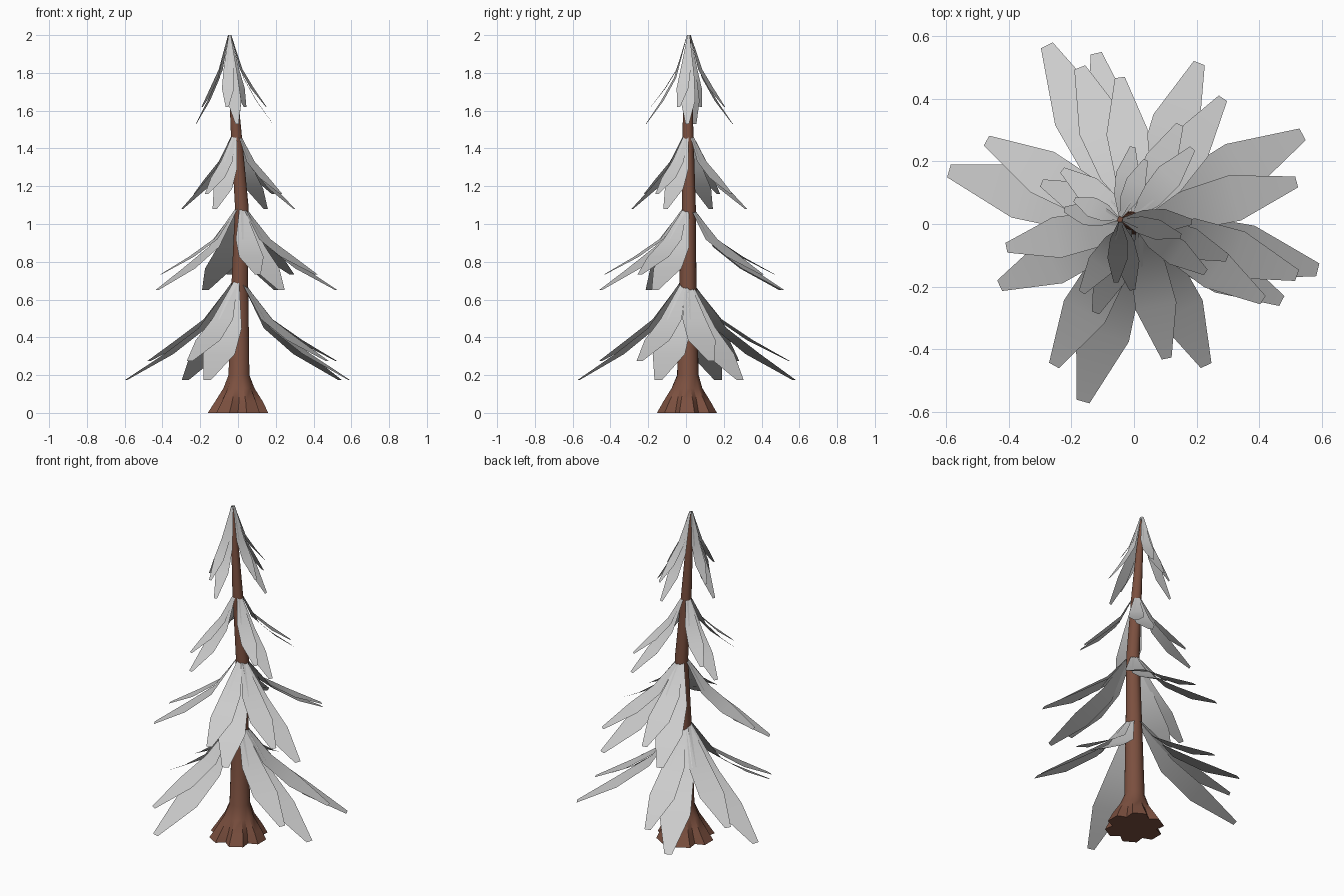
import bpy, bmesh
from math import sin, cos, radians, pi
from mathutils import Vector

if "Cube" in bpy.data.objects:
    bpy.data.objects.remove(bpy.data.objects["Cube"])


def make_object(name, bm, material=None):
    bmesh.ops.recalc_face_normals(bm, faces=bm.faces) if material else None
    for f in bm.faces:
        f.smooth = True
    me = bpy.data.meshes.new(name)
    bm.to_mesh(me)
    bm.free()
    ob = bpy.data.objects.new(name, me)
    bpy.context.collection.objects.link(ob)
    if material:
        me.materials.append(material)
    bpy.ops.object.select_all(action='DESELECT')
    bpy.context.view_layer.objects.active = ob
    ob.select_set(True)
    bpy.ops.object.shade_smooth_by_angle(angle=radians(40))
    return ob


# Trunk: lofted rings (x, y, z, radius, root lobe depth) with six flared roots
bark = bpy.data.materials.new("bark")
bark.diffuse_color = (0.2, 0.08, 0.05, 1)
bark.use_nodes = True
bark.node_tree.nodes["Principled BSDF"].inputs["Base Color"].default_value = bark.diffuse_color
rings = [(0, 0.005, 0, 0.165, 0.25), (0.005, 0.005, 0.06, 0.13, 0.2),
         (0.005, 0.005, 0.13, 0.085, 0.12), (0.005, 0.01, 0.2, 0.057, 0),
         (0.01, 0.01, 0.7, 0.045, 0), (0.02, 0.015, 1.09, 0.037, 0),
         (-0.01, 0.01, 1.49, 0.029, 0), (-0.03, 0.012, 1.78, 0.02, 0),
         (-0.045, 0.015, 1.98, 0.01, 0)]
bm = bmesh.new()
loops = []
for x, y, z, r, lobe in rings:
    loop = []
    for k in range(6):
        for off, notch in ((-14, 0), (14, 0), (30, 1)):
            a = radians(60 * k + off)
            d = r * (1 - lobe * notch)
            loop.append(bm.verts.new((x + d * cos(a), y + d * sin(a), z)))
    loops.append(loop)
n = len(loops[0])
for lo, hi in zip(loops, loops[1:]):
    for i in range(n):
        j = (i + 1) % n
        bm.faces.new((lo[i], lo[j], hi[j], hi[i]))
bm.faces.new(loops[0][::-1])
bm.faces.new(loops[-1])
make_object("trunk", bm, bark)

# Leaf rows: fraction of reach, fraction of drop, fraction of half width
ROWS = [(0.04, 0, 0.15), (0.32, 0.48, 0.85), (0.62, 0.74, 1.0), (1, 1, 0.24)]


def add_leaf(bm, centre, angle, reach, drop, half):
    a = radians(angle)
    out, side = Vector((cos(a), sin(a), 0)), Vector((-sin(a), cos(a), 0))
    prev = None
    for r, d, w in ROWS:
        p = Vector(centre) + out * reach * r - Vector((0, 0, drop * d))
        row = [bm.verts.new(p - side * half * w), bm.verts.new(p + side * half * w)]
        if prev:
            bm.faces.new((prev[0], row[0], row[1], prev[1]))
        prev = row


# Tiers: attachment point, drop, half width, (angle, reach) of each main leaf
tiers = [
    ("lower_branches", (0, 0, 0.70), 0.525, 0.088,
     [(28, 0.61), (116, 0.635), (164, 0.615), (254, 0.59), (346, 0.605)]),
    ("middle_branches", (0.015, 0.01, 1.09), 0.44, 0.078,
     [(111, 0.525), (69, 0.54), (341, 0.535), (295, 0.51), (205, 0.49)]),
    ("upper_branches", (-0.01, 0.01, 1.49), 0.41, 0.052,
     [(63, 0.345), (157, 0.31), (339, 0.33), (249, 0.315)]),
    ("top_branches", (-0.045, 0.015, 2.0), 0.47, 0.038,
     [(80, 0.235), (170, 0.18), (280, 0.23), (358, 0.23)]),
]
for name, centre, drop, half, leaves in tiers:
    bm = bmesh.new()
    for angle, reach in leaves:
        add_leaf(bm, centre, angle, reach, drop, half)
        # smaller companion leaf beside each main one
        add_leaf(bm, centre, angle - 13.5, reach * 0.88, drop * 0.81, half * 0.85)
    make_object(name, bm)
